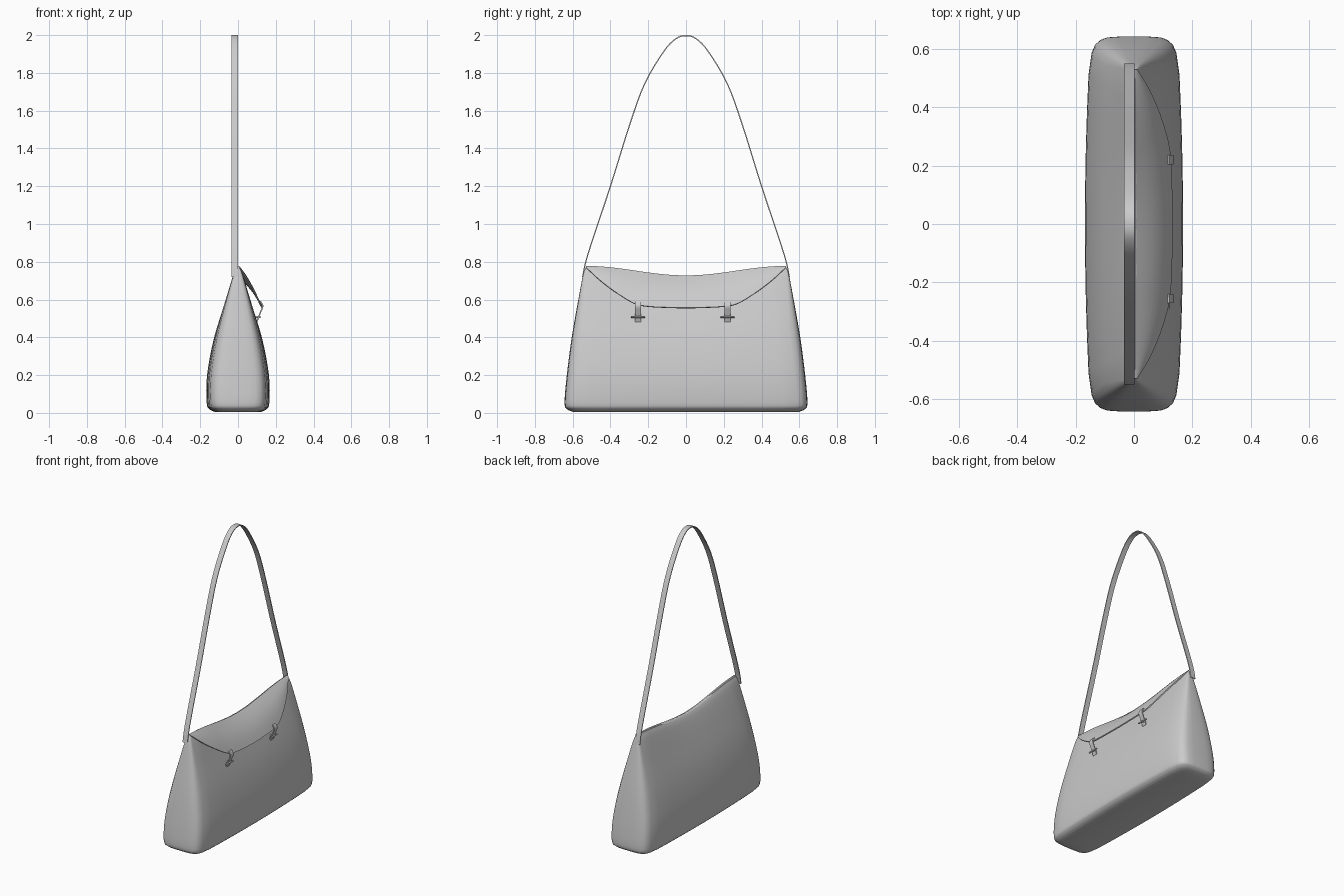
import bpy, bmesh, math
from mathutils import Vector

if "Cube" in bpy.data.objects:
    bpy.data.objects.remove(bpy.data.objects["Cube"])


def smooth_path(pts, steps):
    """Catmull-Rom curve through the points."""
    p = [Vector(q) for q in pts]
    p = [2 * p[0] - p[1]] + p + [2 * p[-1] - p[-2]]
    out = []
    for i in range(1, len(p) - 2):
        a, b, c, d = p[i - 1:i + 3]
        for s in range(steps):
            t = s / steps
            out.append(0.5 * (2 * b + (c - a) * t + (2 * a - 5 * b + 4 * c - d) * t * t
                              + (3 * b - a - 3 * c + d) * t ** 3))
    return out + [p[-2]]


def make(name, verts, faces, thickness=0, angle=40):
    me = bpy.data.meshes.new(name)
    me.from_pydata([tuple(v) for v in verts], [], faces)
    bm = bmesh.new()
    bm.from_mesh(me)
    bmesh.ops.remove_doubles(bm, verts=bm.verts, dist=0.0002)
    bmesh.ops.recalc_face_normals(bm, faces=bm.faces)
    bm.to_mesh(me)
    bm.free()
    ob = bpy.data.objects.new(name, me)
    bpy.context.collection.objects.link(ob)
    if thickness:
        mod = ob.modifiers.new("Thickness", 'SOLIDIFY')
        mod.thickness = thickness
        mod.offset = 0
    bpy.ops.object.select_all(action='DESELECT')
    ob.select_set(True)
    bpy.context.view_layer.objects.active = ob
    if thickness:
        bpy.ops.object.modifier_apply(modifier="Thickness")
    bpy.ops.object.shade_smooth_by_angle(angle=math.radians(angle))
    return ob


def grid(name, rows, thickness):
    n = len(rows[0])
    faces = [(r * n + c, r * n + c + 1, (r + 1) * n + c + 1, (r + 1) * n + c)
             for r in range(len(rows) - 1) for c in range(n - 1)]
    return make(name, [v for row in rows for v in row], faces, thickness)


def ribbon(name, path, half, thickness):
    return grid(name, [[p - half, p + half] for p in path], thickness)


def rod(name, a, b, radius):
    a, b = Vector(a), Vector(b)
    bpy.ops.mesh.primitive_cylinder_add(vertices=12, radius=radius, depth=(b - a).length,
                                        location=(a + b) / 2)
    ob = bpy.context.object
    ob.name = name
    ob.rotation_euler = (b - a).to_track_quat('Z', 'Y').to_euler()
    bpy.ops.object.shade_smooth_by_angle(angle=math.radians(40))


def ridge(y):
    return 0.75 - 0.025 * math.cos(math.pi * min(abs(y) / 0.53, 1))


# Body: lofted rounded sections (half length, half depth, height), sagging top ridge
profile = smooth_path([(0.60, 0.125, 0.006), (0.63, 0.152, 0.02), (0.643, 0.166, 0.055),
                       (0.631, 0.164, 0.2), (0.605, 0.128, 0.4), (0.570, 0.070, 0.6),
                       (0.545, 0.028, 0.73), (0.530, 0.008, 0.772)], 4)
rings = []
for w, d, z in profile:
    k = min(1, d / 0.12)
    quarter = [(0, w), (0.3 * d, w - 0.001 * k), (0.55 * d, w - 0.004 * k), (0.7 * d, w - 0.013 * k),
               (0.8 * d, w - 0.029 * k), (0.865 * d, w - 0.055 * k)]
    quarter += [(d * (1 - 0.115 * t * t), w * t) for t in (0.8, 0.6, 0.4, 0.2, 0)]
    right = quarter + [(x, -y) for x, y in quarter[-2::-1]]
    ring = right + [(-x, y) for x, y in right[-2:0:-1]]
    rings.append([(x, y, z + (ridge(y) - 0.775) * (z / 0.775) ** 3) for x, y in ring])
n, m = len(rings[0]), len(right) - 1
faces = [(r * n + i, r * n + (i + 1) % n, (r + 1) * n + (i + 1) % n, (r + 1) * n + i)
         for r in range(len(rings) - 1) for i in range(n)]
for base in (0, (len(rings) - 1) * n):
    for i in range(m):
        f = [base + i, base + i + 1, base + (n - i - 1) % n, base + (n - i) % n]
        faces.append(tuple(dict.fromkeys(f)))
make("bag_body", [v for r in rings for v in r], faces, 0, 60)

# Front flap: hangs from the ridge to a curved lower edge
half_edge = [(0.008, 0.53, 0.770), (0.055, 0.45, 0.697), (0.092, 0.36, 0.630), (0.117, 0.27, 0.577),
             (0.125, 0.19, 0.562), (0.128, 0.09, 0.557), (0.129, 0, 0.555)]
edge = smooth_path(half_edge + [(x, -y, z) for x, y, z in half_edge[-2::-1]], 4)
rows = []
for e in edge:
    top = Vector((0, e.y, ridge(e.y)))
    bulge = Vector((0.9, 0, 0.45)) * 0.1 * e.x
    rows.append([top.lerp(e, v / 8) + bulge * math.sin(math.pi * v / 8) for v in range(9)])
grid("front_flap", rows, 0.008)

# Shoulder strap
half = [(-0.017, 0.547, 0.72), (-0.017, 0.533, 0.79), (-0.017, 0.50, 0.90), (-0.017, 0.40, 1.20),
        (-0.017, 0.30, 1.52), (-0.017, 0.22, 1.74), (-0.017, 0.12, 1.91), (-0.017, 0.055, 1.98),
        (-0.017, 0, 1.997)]
strap = smooth_path(half + [(x, -y, z) for x, y, z in half[-2::-1]], 4)
ribbon("shoulder_strap", strap, Vector((0.018, 0, 0)), 0.006)

# Clasps: tab over the flap edge, cross pin and peg into the body
for side, y in (("left", -0.255), ("right", 0.22)):
    tab = smooth_path([(0.118, y, 0.592), (0.131, y, 0.567), (0.122, y, 0.54),
                       (0.109, y, 0.508), (0.100, y, 0.482)], 3)
    ribbon(side + "_clasp_tab", tab, Vector((0, 0.016, 0)), 0.007)
    rod(side + "_clasp_pin", (0.116, y - 0.037, 0.508), (0.116, y + 0.037, 0.508), 0.005)
    rod(side + "_clasp_peg", (0.08, y, 0.508), (0.118, y, 0.508), 0.006)
